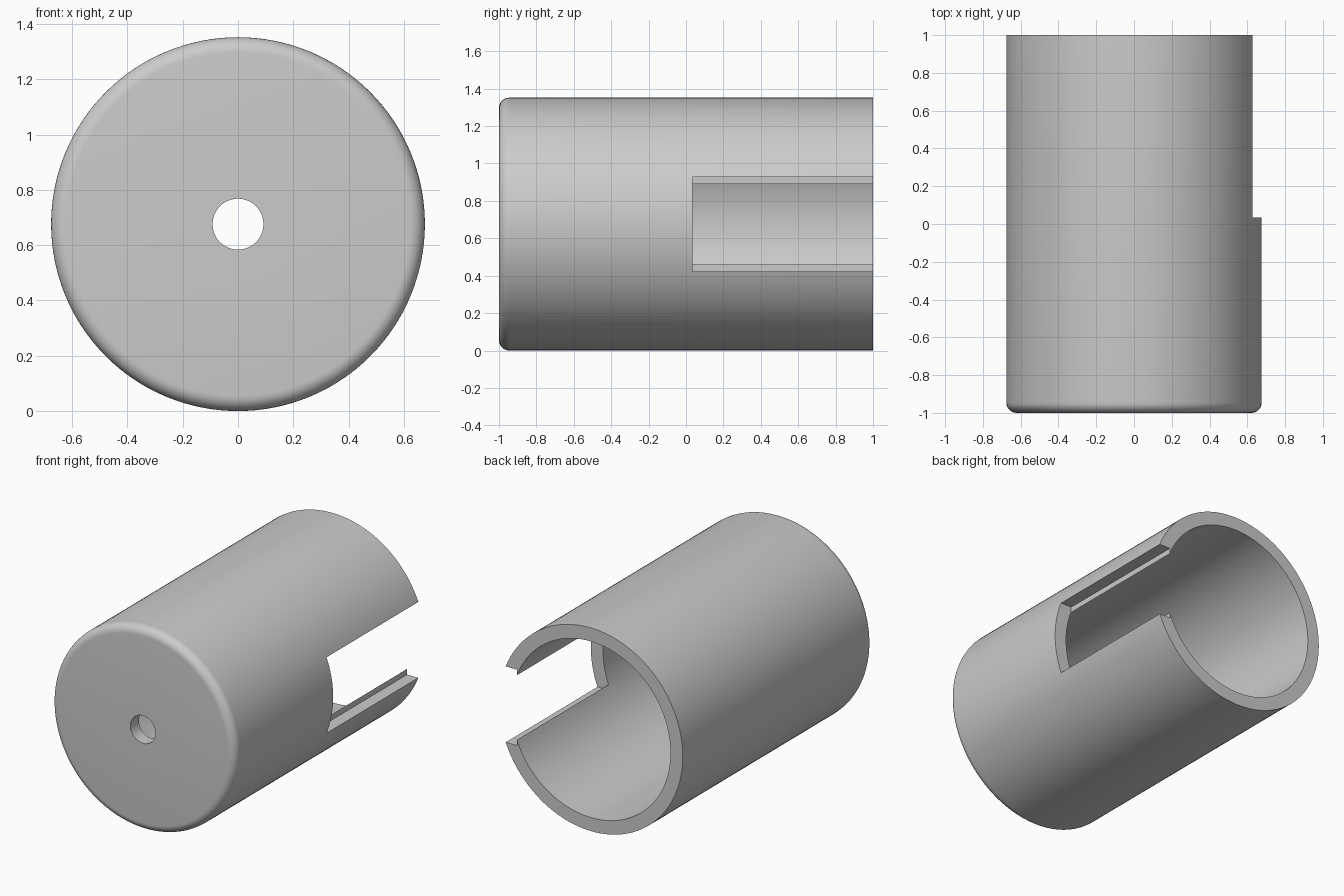
import bpy, bmesh, math
from mathutils import Matrix, Vector

if "Cube" in bpy.data.objects:
    bpy.data.objects.remove(bpy.data.objects["Cube"])

R, BORE, HOLE = 0.676, 0.586, 0.092
WALL, FILLET, SEGS = 0.09, 0.055, 128

# Closed cross-section (radius, y): drilled base, rounded front rim, open back
profile = [(HOLE, -1.0)]
for i in range(9):
    a = math.pi / 2 * i / 8
    profile.append((R - FILLET + FILLET * math.sin(a), -1 + FILLET - FILLET * math.cos(a)))
profile += [(R, 1.0), (BORE, 1.0), (BORE, -1 + WALL), (HOLE, -1 + WALL)]

# Cup body, turned around the y axis
bm = bmesh.new()
rings = []
for s in range(SEGS):
    t = 2 * math.pi * s / SEGS
    rings.append([bm.verts.new((r * math.cos(t), y, R + r * math.sin(t))) for r, y in profile])
n = len(profile)
for s in range(SEGS):
    a, b = rings[s], rings[(s + 1) % SEGS]
    for i in range(n):
        j = (i + 1) % n
        bm.faces.new((a[i], a[j], b[j], b[i]))
bmesh.ops.recalc_face_normals(bm, faces=bm.faces)
mesh = bpy.data.meshes.new("cup_body")
bm.to_mesh(mesh)
bm.free()
body = bpy.data.objects.new("cup_body", mesh)
bpy.context.collection.objects.link(body)

# Slot cutter: flat inner side leaves the small step inside the slot edges
x0, x1, y0, y1, half = 0.545, 0.8, 0.035, 1.2, 0.2525
bpy.ops.mesh.primitive_cube_add(size=1, location=((x0 + x1) / 2, (y0 + y1) / 2, R))
cutter = bpy.context.object
cutter.name = "slot_cutter"
cutter.scale = (x1 - x0, y1 - y0, 2 * half)
bpy.context.view_layer.update()

bpy.ops.object.select_all(action='DESELECT')
body.select_set(True)
bpy.context.view_layer.objects.active = body
cut = body.modifiers.new("slot", 'BOOLEAN')
cut.operation = 'DIFFERENCE'
cut.solver = 'EXACT'
cut.object = cutter
bpy.ops.object.modifier_apply(modifier=cut.name)
bpy.data.objects.remove(cutter)
bpy.ops.object.shade_smooth_by_angle(angle=math.radians(30))
